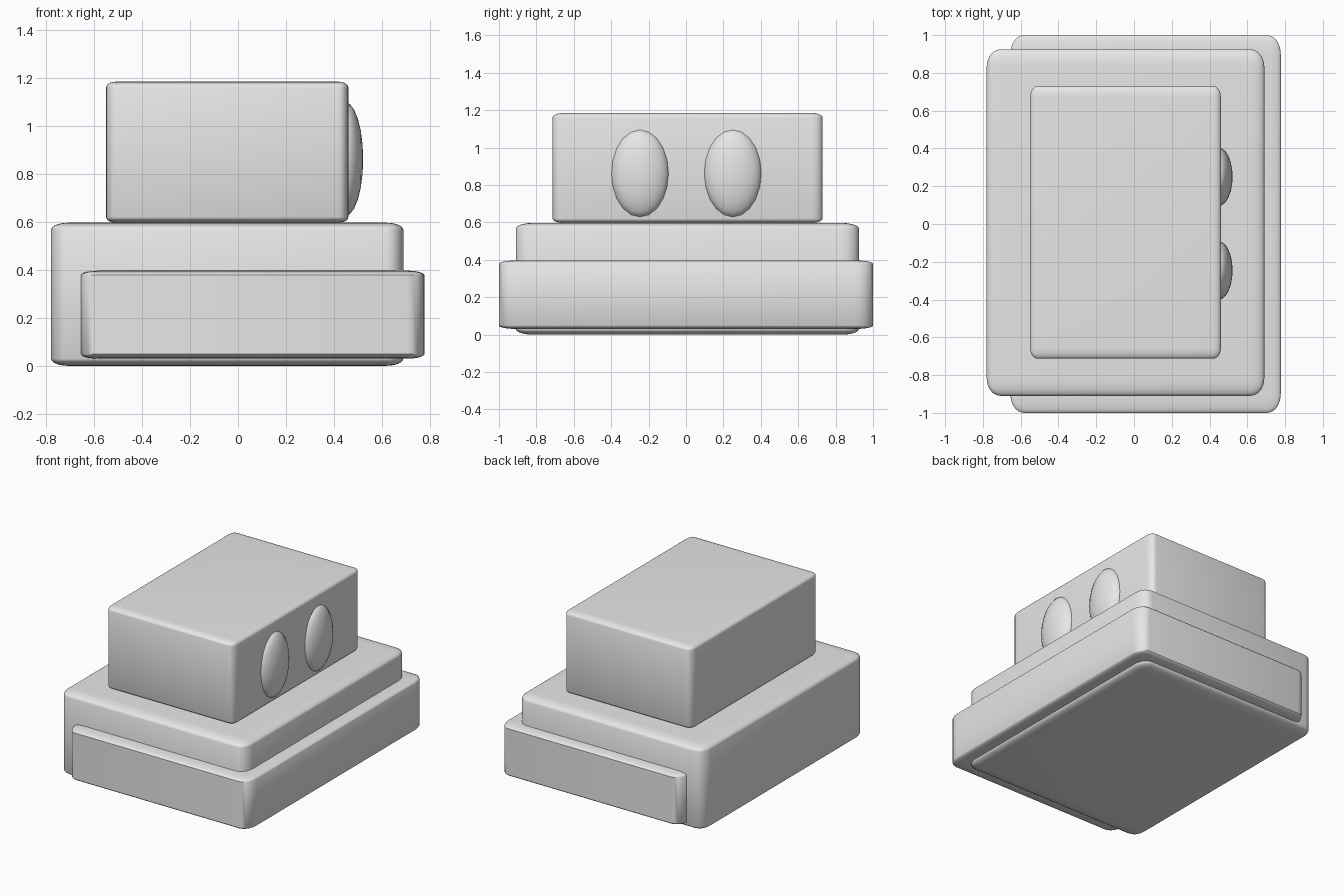
import bpy
import bmesh
from math import radians
from mathutils import Matrix, Vector

cube = bpy.data.objects.get("Cube")
if cube:
    bpy.data.objects.remove(cube, do_unlink=True)

# One plain grey for every part
grey = bpy.data.materials.new("plain_grey")
grey.use_nodes = True
colour = (0.8, 0.8, 0.8, 1)
grey.diffuse_color = colour
grey.node_tree.nodes["Principled BSDF"].inputs["Base Color"].default_value = colour


def finish(name, bm):
    mesh = bpy.data.meshes.new(name)
    bm.to_mesh(mesh)
    bm.free()
    mesh.materials.append(grey)
    obj = bpy.data.objects.new(name, mesh)
    bpy.context.collection.objects.link(obj)
    bpy.ops.object.select_all(action="DESELECT")
    obj.select_set(True)
    bpy.context.view_layer.objects.active = obj
    bpy.ops.object.shade_smooth_by_angle(angle=radians(35))
    return obj


def rounded_box(name, low, high, bevel):
    """Bevel a unit cube, then stretch it, so the rounding stretches too."""
    low, high = Vector(low), Vector(high)
    bm = bmesh.new()
    bmesh.ops.create_cube(bm, size=1)
    bmesh.ops.bevel(bm, geom=bm.edges[:], offset=bevel, segments=5,
                    profile=0.5, affect="EDGES")
    bmesh.ops.scale(bm, vec=high - low, verts=bm.verts)
    bmesh.ops.translate(bm, vec=(low + high) / 2, verts=bm.verts)
    return finish(name, bm)


def eye(name, y):
    bm = bmesh.new()
    bmesh.ops.create_uvsphere(bm, u_segments=20, v_segments=12, radius=1)
    bmesh.ops.rotate(bm, matrix=Matrix.Rotation(radians(90), 3, "Y"), verts=bm.verts)
    bmesh.ops.scale(bm, vec=(0.075, 0.156, 0.238), verts=bm.verts)
    bmesh.ops.translate(bm, vec=(0.447, y, 0.862), verts=bm.verts)
    return finish(name, bm)


# Stacked body
rounded_box("base_block", (-0.78, -0.91, 0), (0.69, 0.925, 0.597), 0.05)
rounded_box("wide_band", (-0.655, -1, 0.03), (0.777, 1, 0.397), 0.05)
rounded_box("upper_block", (-0.55, -0.713, 0.597), (0.46, 0.73, 1.185), 0.04)

# Pair of bulging ovals on the side
for side, y in (("right", -0.246), ("left", 0.25)):
    eye(side + "_eye", y)
